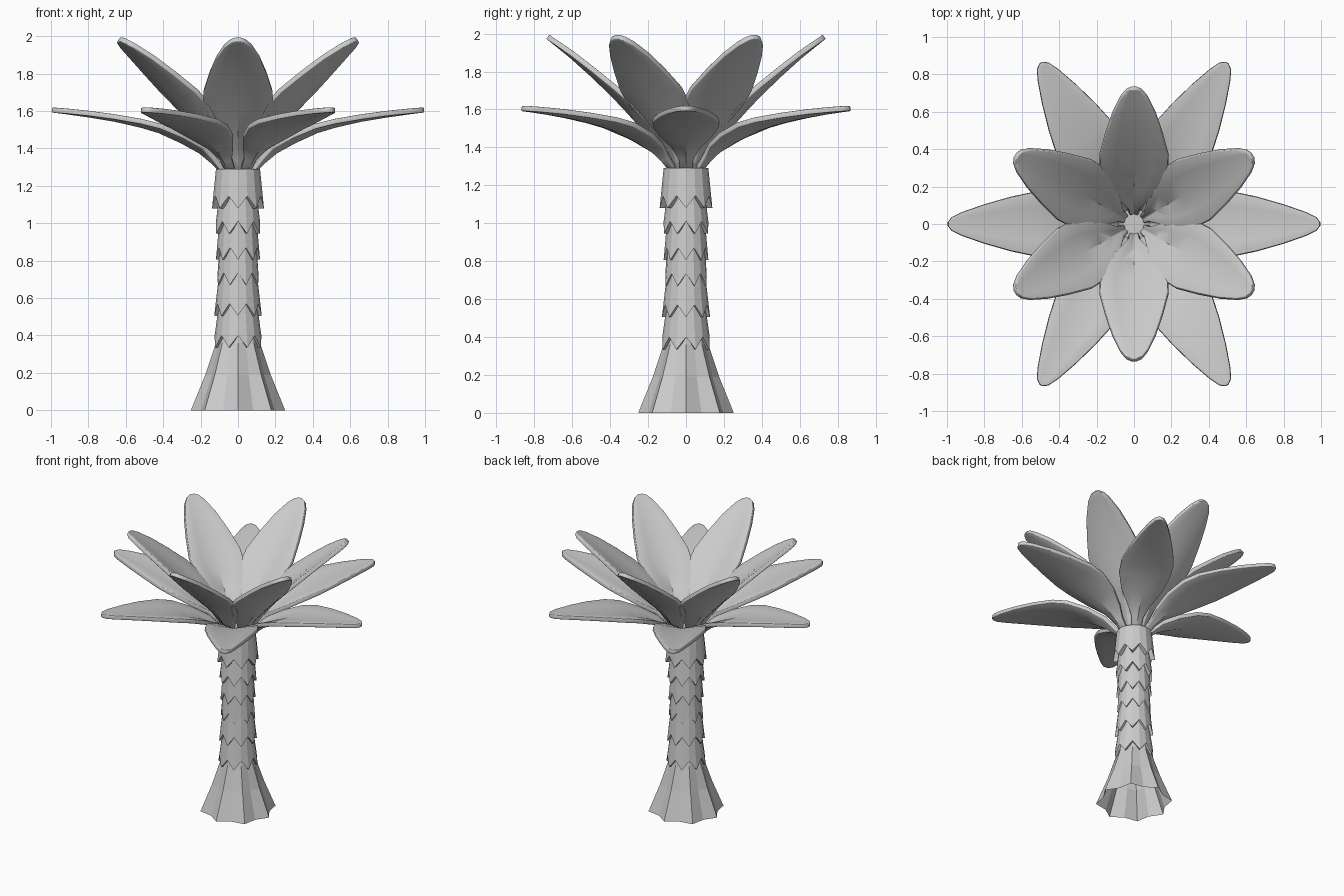
import bpy
from math import cos, sin, pi, hypot, radians

if "Cube" in bpy.data.objects:
    bpy.data.objects.remove(bpy.data.objects["Cube"])

N = 16  # sides around the trunk


def make(name, verts, faces):
    me = bpy.data.meshes.new(name)
    me.from_pydata(verts, [], faces)
    me.update()
    ob = bpy.data.objects.new(name, me)
    bpy.context.collection.objects.link(ob)
    return ob


def ring(radius, height):
    """Loop of points; radius and height are functions of the point index."""
    return [(radius(i) * cos(2 * pi * i / N), radius(i) * sin(2 * pi * i / N), height(i))
            for i in range(N)]


def loft(name, loops, cap=False):
    verts = [v for l in loops for v in l]
    faces = [(a * N + i, a * N + (i + 1) % N, (a + 1) * N + (i + 1) % N, (a + 1) * N + i)
             for a in range(len(loops) - 1) for i in range(N)]
    if cap:
        faces.append(tuple(range((len(loops) - 1) * N, len(loops) * N)))
    return make(name, verts, faces)


# Flared, pleated, hollow trunk foot
foot = [(0.252, 0.212, 0.0), (0.175, 0.15, 0.19), (0.118, 0.112, 0.36), (0.095, 0.095, 0.45)]
loft("trunk_foot", [ring(lambda i, a=a, b=b: b if i % 2 else a, lambda i, z=z: z)
                    for a, b, z in foot])

# Overlapping bark sleeves with zigzag lower edges
lows = [0.335, 0.505, 0.67, 0.805, 0.945, 1.08]
radii = [0.133, 0.127, 0.117, 0.118, 0.126, 0.139]
for k, (z, r) in enumerate(zip(lows, radii)):
    last = k == len(lows) - 1
    top = 1.29 if last else lows[k + 1] + 0.09
    top_r = 0.118 if last else 0.098
    zig = lambda i, z=z, k=k: z + (0.065 if (i + k) % 2 == 0 else 0)
    edge = lambda i, r=r, k=k: r - (0.008 if (i + k) % 2 == 0 else 0)
    loft("bark_sleeve_%d" % (k + 1),
         [ring(lambda i: 0.096, zig), ring(edge, zig),
          ring(lambda i: top_r, lambda i: top)], cap=last)


# Leaf stations: (radius, height, half width, cupping)
LOWER = [(0.09, 1.285, 0.028, 0.01), (0.14, 1.335, 0.035, 0.02), (0.20, 1.385, 0.075, 0.03),
         (0.30, 1.44, 0.135, 0.03), (0.42, 1.495, 0.172, 0.025), (0.52, 1.525, 0.175, 0.02),
         (0.66, 1.557, 0.145, 0.012), (0.80, 1.58, 0.105, 0.008), (0.92, 1.597, 0.063, 0.003),
         (0.975, 1.604, 0.036, 0), (0.995, 1.606, 0.010, 0)]
UPPER = [(0.065, 1.285, 0.026, 0.01), (0.10, 1.34, 0.032, 0.02), (0.15, 1.415, 0.07, 0.035),
         (0.22, 1.50, 0.13, 0.045), (0.31, 1.60, 0.18, 0.045), (0.39, 1.685, 0.184, 0.035),
         (0.50, 1.79, 0.152, 0.022), (0.60, 1.88, 0.115, 0.012), (0.68, 1.945, 0.074, 0.004),
         (0.715, 1.973, 0.043, 0), (0.728, 1.984, 0.012, 0)]
ACROSS = (-1, -0.55, 0, 0.55, 1)


def leaf(name, stations, angle):
    verts, last, m = [], len(stations) - 1, len(ACROSS)
    for j, (r, z, w, cup) in enumerate(stations):
        a, b = stations[max(j - 1, 0)], stations[min(j + 1, last)]
        dr, dz = b[0] - a[0], b[1] - a[1]
        d = hypot(dr, dz)
        for t in ACROSS:
            lift = cup * abs(t)
            verts.append((r - dz / d * lift, t * w, z + dr / d * lift))
    faces = [(j * m + i, (j + 1) * m + i, (j + 1) * m + i + 1, j * m + i + 1)
             for j in range(last) for i in range(m - 1)]
    ob = make(name, verts, faces)
    ob.rotation_euler.z = radians(angle)
    sol = ob.modifiers.new("thickness", 'SOLIDIFY')
    sol.thickness = 0.028
    sol.offset = 0
    bev = ob.modifiers.new("soft_rim", 'BEVEL')
    bev.width = 0.007
    bev.segments = 2
    bev.limit_method = 'ANGLE'
    bev.angle_limit = radians(50)
    bpy.ops.object.select_all(action='DESELECT')
    ob.select_set(True)
    bpy.context.view_layer.objects.active = ob
    bpy.ops.object.shade_smooth_by_angle(angle=radians(30))


# Two tiers of six leaves
for n in range(6):
    leaf("lower_leaf_%d" % (n + 1), LOWER, 60 * n)
    leaf("upper_leaf_%d" % (n + 1), UPPER, 60 * n + 30)
